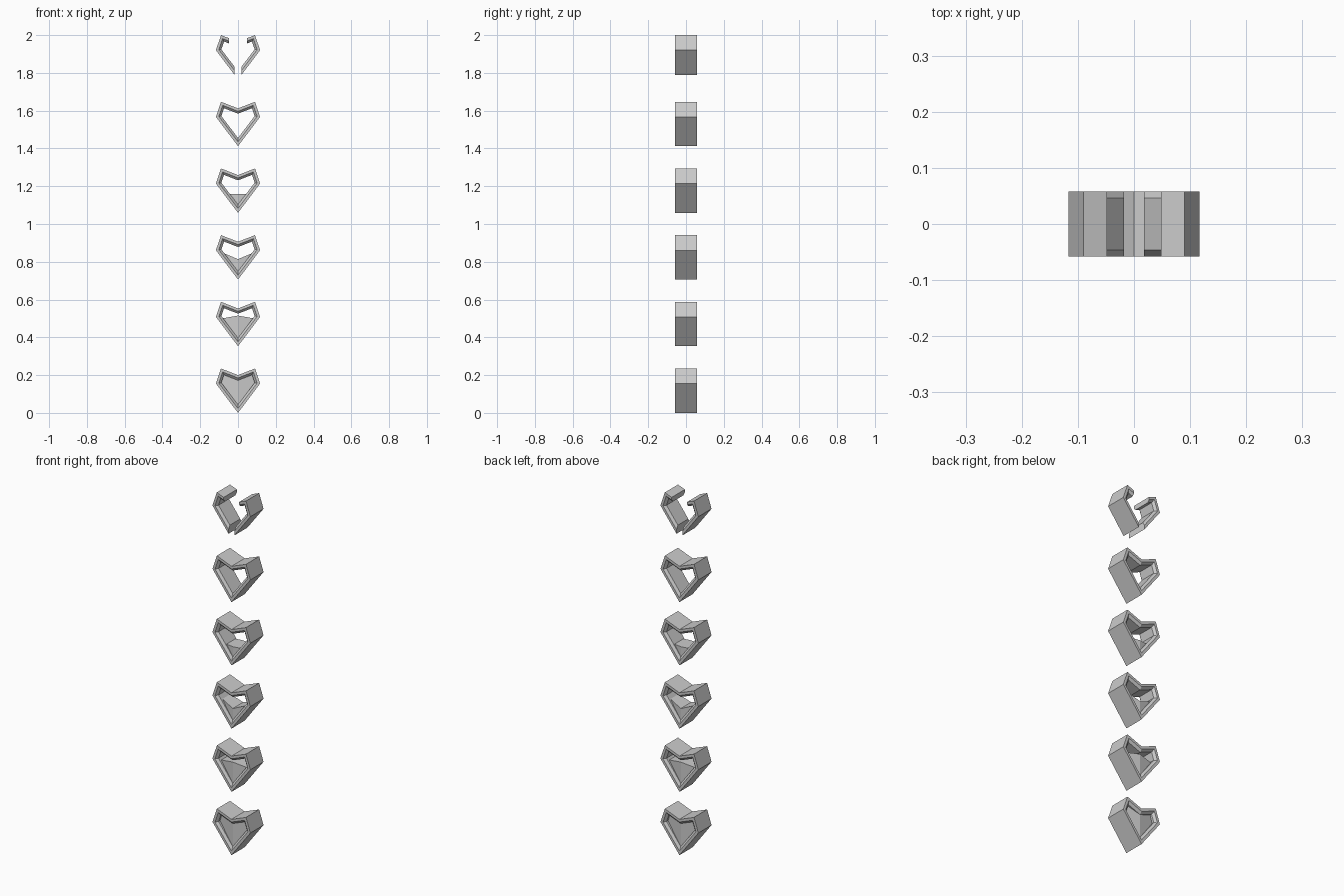
import bpy, bmesh
from mathutils import Vector

cube = bpy.data.objects.get("Cube")
if cube:
    bpy.data.objects.remove(cube, do_unlink=True)

grey = bpy.data.materials.new("light_grey")
grey.use_nodes = True
colour = (0.6, 0.6, 0.6, 1)
grey.diffuse_color = colour
grey.node_tree.nodes["Principled BSDF"].inputs["Base Color"].default_value = colour

# Angular heart outline, counter-clockwise from the tip
RIGHT = [(0.117, 0.155), (0.09, 0.235)]
OUTLINE = [(0, 0)] + RIGHT + [(0, 0.2)] + [(-x, z) for x, z in reversed(RIGHT)]
DEPTH, CHAMFER, RIM, WALL = 0.058, 0.012, 0.014, 0.026
SPACING = 0.353


def inset(points, d):
    """Offset a closed outline inwards with mitred corners."""
    pts = [Vector(p) for p in points]
    result = []
    for i, p in enumerate(pts):
        a = (p - pts[i - 1]).normalized()
        b = (pts[(i + 1) % len(pts)] - p).normalized()
        na, nb = Vector((-a.y, a.x)), Vector((-b.y, b.x))
        result.append(p + (na + nb) * d / (1 + na.dot(nb)))
    return result


def at_x(a, b, x):
    return a.lerp(b, (x - a.x) / (b.x - a.x))


def at_z(a, b, z):
    return a.lerp(b, (z - a.y) / (b.y - a.y))


def finish(name, bm, z, mirror=False):
    bmesh.ops.recalc_face_normals(bm, faces=bm.faces)
    mesh = bpy.data.meshes.new(name)
    bm.to_mesh(mesh)
    bm.free()
    mesh.materials.append(grey)
    obj = bpy.data.objects.new(name, mesh)
    obj.location.z = z
    bpy.context.collection.objects.link(obj)
    if mirror:
        obj.modifiers.new("mirror", 'MIRROR').use_axis[0] = True
    return obj


def frame(name, z, broken=False):
    """Heart frame with chamfered openings, whole or as split halves."""
    section = [(0, -DEPTH), (RIM, -DEPTH), (WALL, CHAMFER - DEPTH),
               (WALL, DEPTH - CHAMFER), (RIM, DEPTH), (0, DEPTH)]
    bm = bmesh.new()
    loops = []
    for d, y in section:
        pts = inset(OUTLINE, d)
        if broken:
            tip, side, top, notch = pts[:4]
            pts = [at_x(tip, side, 0.018), side, top, at_x(top, notch, 0.048)]
        loops.append([bm.verts.new((p.x, y, p.y)) for p in pts])
    n = len(loops[0])
    for i, a in enumerate(loops):
        b = loops[(i + 1) % len(loops)]
        for j in range(n - 1 if broken else n):
            k = (j + 1) % n
            bm.faces.new((a[j], a[k], b[k], b[j]))
    if broken:
        for end in (0, -1):
            bm.faces.new([loop[end] for loop in loops])
    finish(name, bm, z, broken)


def filling(name, z, side_z=None, centre_z=None):
    """Ridged filling inside the frame; full height when no level is given."""
    tip, side, top, notch = inset(OUTLINE, WALL)[:4]
    if side_z is None:
        half = [tip, side, top, notch]
    else:
        half = [tip, at_z(tip, side, side_z), Vector((0, centre_z))]
    bm = bmesh.new()
    front, back = [[bm.verts.new((p.x, s * (0.046 - 0.15 * p.x), p.y))
                    for p in half] for s in (-1, 1)]
    bm.faces.new(front)
    bm.faces.new(back[::-1])
    for j in range(len(half) - 1):
        bm.faces.new((front[j + 1], front[j], back[j], back[j + 1]))
    finish(name, bm, z, True)


# Stack of hearts, from full at the bottom to broken at the top
names = ["full", "three_quarter", "half", "quarter", "empty", "broken"]
for i, name in enumerate(names):
    frame(name + "_heart_frame", i * SPACING, name == "broken")

filling("full_filling", 0)
filling("three_quarter_filling", SPACING, 0.148, 0.162)
filling("half_filling", 2 * SPACING, 0.138, 0.108)
filling("quarter_filling", 3 * SPACING, 0.1, 0.1)
